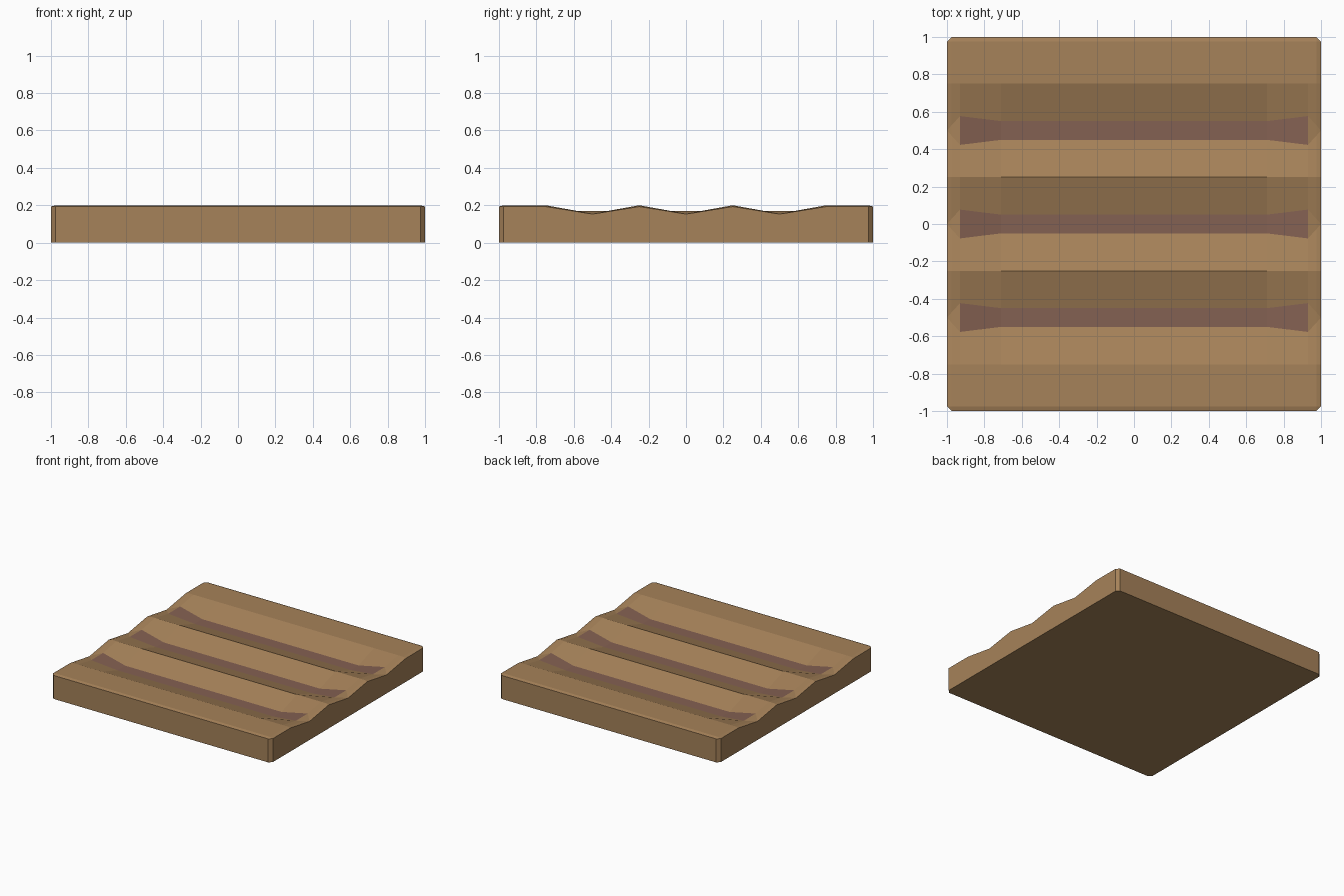
import bpy
import bmesh

cube = bpy.data.objects.get("Cube")
if cube:
    bpy.data.objects.remove(cube, do_unlink=True)


def make_material(name, color):
    mat = bpy.data.materials.new(name)
    mat.use_nodes = True
    mat.diffuse_color = (*color, 1)
    bsdf = next(n for n in mat.node_tree.nodes if n.type == 'BSDF_PRINCIPLED')
    bsdf.inputs["Base Color"].default_value = (*color, 1)
    bsdf.inputs["Roughness"].default_value = 0.9
    return mat


TOP, HALF, CHAMFER, DROP = 0.2, 1.0, 0.025, 0.007
FURROWS = (-0.5, 0.0, 0.5)
PITCH = 0.25   # half the distance between ridges

# Cross-sections along x: position, floor half-width, floor height
half_stations = [(0.71, 0.05, 0.134), (0.93, 0.077, 0.169),
                 (HALF - CHAMFER, 0.028, 0.16), (HALF, 0.0, 0.153)]
stations = [(-x, w, z) for x, w, z in reversed(half_stations)] + half_stations


def section(x, w, z):
    """Profile of the furrowed top across y at one station."""
    end = abs(x) == HALF
    ridge = TOP - DROP if end else TOP
    edge = HALF - CHAMFER
    outer = edge if end else HALF
    pts = [(-outer, TOP - DROP), (-edge, ridge), (FURROWS[0] - PITCH, ridge)]
    for c in FURROWS:
        pts += [(c - w, z), (c + w, z), (c + PITCH, ridge)]
    pts += [(edge, ridge), (outer, TOP - DROP)]
    return [(x, y, h) for y, h in pts]


# Furrowed top surface, with soil along the furrow floors
bm = bmesh.new()
rows = [[bm.verts.new(p) for p in section(*s)] for s in stations]
for i, (a, b) in enumerate(zip(rows, rows[1:])):
    for j in range(len(a) - 1):
        face = bm.faces.new((a[j], b[j], b[j + 1], a[j + 1]))
        is_floor = j in (3, 6, 9)
        face.material_index = int(is_floor and 2 <= i <= 4)
bmesh.ops.remove_doubles(bm, verts=bm.verts, dist=0.0001)

# Side walls and flat underside
rim = [e for e in bm.edges if e.is_boundary]
result = bmesh.ops.extrude_edge_only(bm, edges=rim)
for v in (g for g in result["geom"] if isinstance(g, bmesh.types.BMVert)):
    v.co.z = 0
base_edges = [e for e in bm.edges
              if e.is_boundary and all(v.co.z < 0.001 for v in e.verts)]
bmesh.ops.contextual_create(bm, geom=base_edges)
for f in bm.faces:
    if all(v.co.z < 0.001 for v in f.verts) or any(v.co.z < 0.001 for v in f.verts):
        f.material_index = 0
bmesh.ops.recalc_face_normals(bm, faces=bm.faces)

mesh = bpy.data.meshes.new("furrowed_ground")
bm.to_mesh(mesh)
bm.free()
mesh.materials.append(make_material("dry_earth", (0.381, 0.223, 0.100)))
mesh.materials.append(make_material("dark_soil", (0.231, 0.119, 0.084)))
ground = bpy.data.objects.new("furrowed_ground", mesh)
bpy.context.collection.objects.link(ground)
